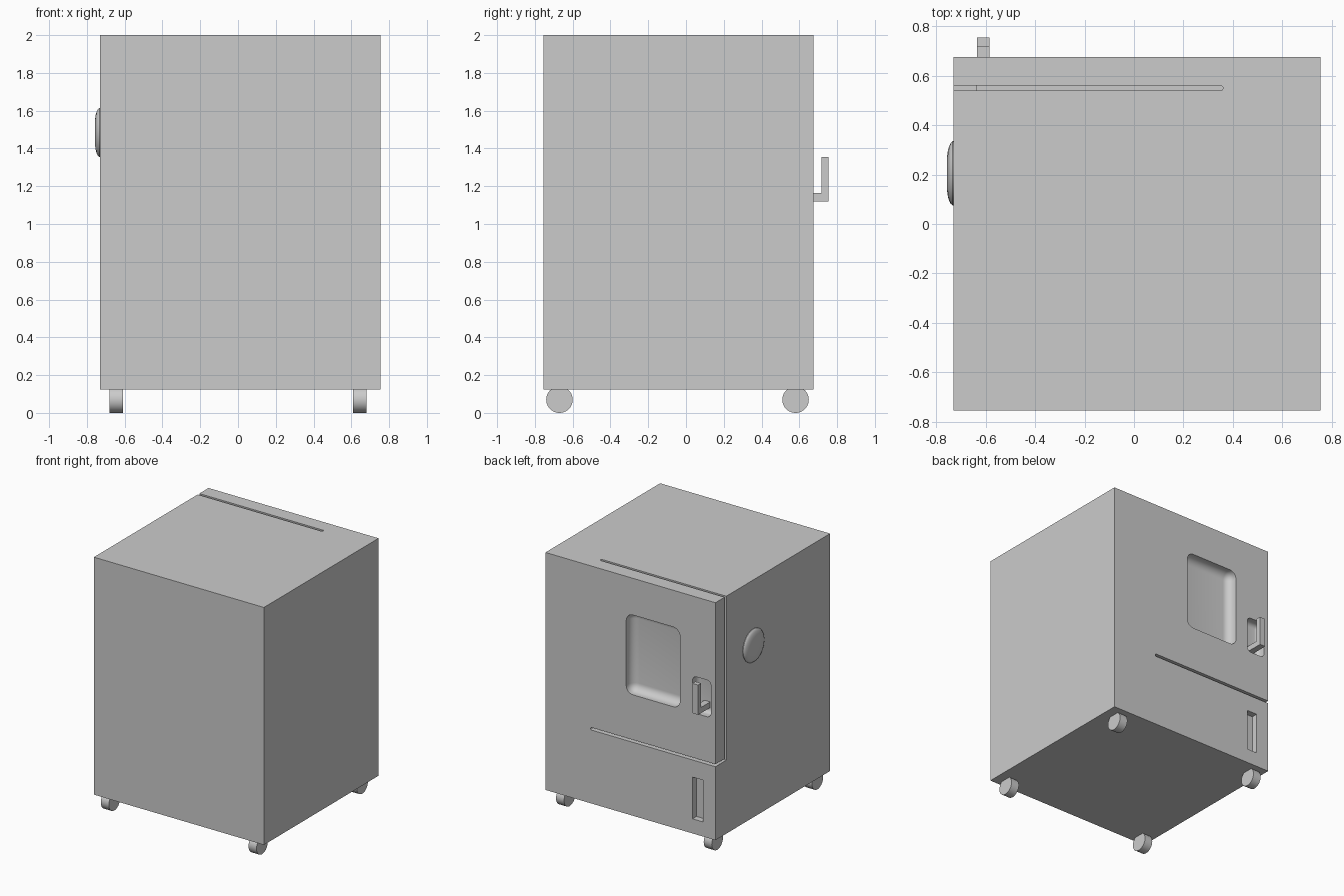
import bpy, bmesh, math
from mathutils import Matrix

if "Cube" in bpy.data.objects:
    bpy.data.objects.remove(bpy.data.objects["Cube"])


def finish(bm, name, smooth=True):
    bmesh.ops.recalc_face_normals(bm, faces=bm.faces)
    mesh = bpy.data.meshes.new(name)
    bm.to_mesh(mesh)
    bm.free()
    ob = bpy.data.objects.new(name, mesh)
    bpy.context.collection.objects.link(ob)
    if smooth:
        shade(ob)
    return ob


def shade(ob):
    bpy.ops.object.select_all(action='DESELECT')
    ob.select_set(True)
    bpy.context.view_layer.objects.active = ob
    bpy.ops.object.shade_smooth_by_angle(angle=math.radians(30))


def box(name, x, y, z, radius=0.0, axis=None):
    """Box from ranges; bevels edges along one axis, or all edges."""
    bm = bmesh.new()
    bmesh.ops.create_cube(bm, size=1)
    for v in bm.verts:
        for i, (lo, hi) in enumerate((x, y, z)):
            v.co[i] = lo if v.co[i] < 0 else hi
    if radius:
        edges = [e for e in bm.edges if axis is None or
                 abs(e.verts[0].co[axis] - e.verts[1].co[axis]) > 1e-5]
        bmesh.ops.bevel(bm, geom=edges, offset=radius, segments=8,
                        profile=0.5, affect='EDGES', clamp_overlap=True)
    return finish(bm, name, False)


def cut(target, cutter):
    cutter.hide_render = True
    mod = target.modifiers.new("cut", 'BOOLEAN')
    mod.operation = 'DIFFERENCE'
    mod.solver = 'EXACT'
    mod.object = cutter
    bpy.context.view_layer.objects.active = target
    bpy.ops.object.modifier_apply(modifier=mod.name)
    bpy.data.objects.remove(cutter, do_unlink=True)


# Cabinet
X0, X1, Y0, Y1 = -0.73, 0.755, -0.755, 0.675
cabinet = box("cabinet", (X0, X1), (Y0, Y1), (0.125, 2.0))

# Door gap: top slot, rear slot, then the deep gap along the open side
cut(cabinet, box("top_slot", (-0.9, 0.36), (0.54, 0.56), (1.95, 2.1), 0.0099, 2))
cut(cabinet, box("rear_slot", (-0.9, 0.36), (0.625, 0.8), (0.705, 0.725), 0.0099, 1))
cut(cabinet, box("side_gap", (-0.9, -0.64), (0.54, 0.56), (0.705, 2.1)))
cut(cabinet, box("side_gap_foot", (-0.9, -0.64), (0.545, 0.8), (0.7055, 0.7245)))

# Rounded window, handle recess and lower grip slot
cut(cabinet, box("window", (-0.42, 0.05), (0.595, 0.85), (1.08, 1.71), 0.06))
cut(cabinet, box("handle_recess", (-0.69, -0.53), (0.605, 0.85), (1.08, 1.37), 0.035))
cut(cabinet, box("grip_slot", (-0.62, -0.53), (0.625, 0.8), (0.24, 0.57)))
shade(cabinet)

# L-shaped door handle
bm = bmesh.new()
profile = [(0.60, 1.12), (0.755, 1.12), (0.755, 1.355),
           (0.717, 1.355), (0.717, 1.165), (0.60, 1.165)]
face = bm.faces.new([bm.verts.new((-0.635, y, z)) for y, z in profile])
ext = bmesh.ops.extrude_face_region(bm, geom=[face])
bmesh.ops.translate(bm, vec=(0.05, 0, 0),
                    verts=[g for g in ext['geom'] if isinstance(g, bmesh.types.BMVert)])
finish(bm, "door_handle", False)

# Domed port plug on the side
bm = bmesh.new()
profile = [(0.13, -0.01), (0.13, 0.004), (0.123, 0.012), (0.111, 0.018),
           (0.095, 0.023), (0.07, 0.0265), (0.0, 0.0275)]
pts = [bm.verts.new((X0 - h, 0.205 + r, 1.485)) for r, h in profile]
edges = [bm.edges.new(p) for p in zip(pts, pts[1:])]
bmesh.ops.spin(bm, geom=pts + edges, cent=(X0, 0.205, 1.485), axis=(1, 0, 0),
               angle=math.tau, steps=48)
bmesh.ops.remove_doubles(bm, verts=bm.verts, dist=1e-4)
finish(bm, "port_plug")

# Caster wheels
for side, x in (("left", -0.645), ("right", 0.645)):
    for end, y in (("front", -0.67), ("rear", 0.58)):
        bm = bmesh.new()
        bmesh.ops.create_cone(bm, cap_ends=True, segments=40, radius1=0.07,
                              radius2=0.07, depth=0.07,
                              matrix=Matrix.Translation((x, y, 0.07)) @
                              Matrix.Rotation(math.pi / 2, 4, 'Y'))
        finish(bm, f"{end}_{side}_wheel")
